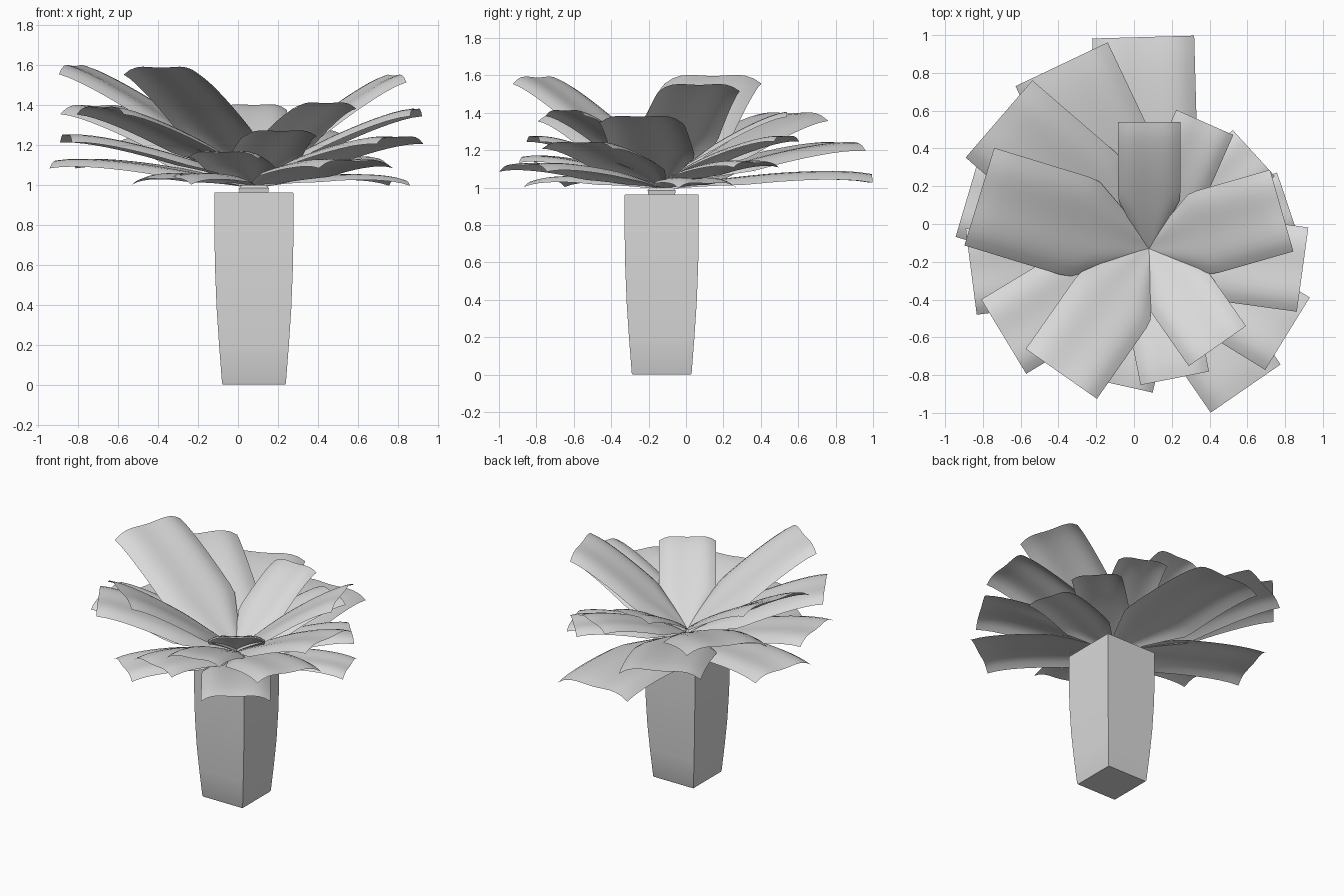
import bpy, bmesh, math
from mathutils import Vector, Matrix

cube = bpy.data.objects.get("Cube")
if cube:
    bpy.data.objects.remove(cube, do_unlink=True)

grey = bpy.data.materials.new("light_grey")
grey.use_nodes = True
COLOUR = (0.7, 0.7, 0.7, 1)
grey.diffuse_color = COLOUR
grey.node_tree.nodes["Principled BSDF"].inputs["Base Color"].default_value = COLOUR

CX, CY = 0.08, -0.13      # axis of the pot


def finish(name, bm, angle):
    mesh = bpy.data.meshes.new(name)
    bm.to_mesh(mesh)
    bm.free()
    mesh.materials.append(grey)
    obj = bpy.data.objects.new(name, mesh)
    bpy.context.collection.objects.link(obj)
    bpy.ops.object.select_all(action='DESELECT')
    obj.select_set(True)
    bpy.context.view_layer.objects.active = obj
    bpy.ops.object.shade_smooth_by_angle(angle=math.radians(angle))
    return obj


def square_column(name, profile):
    """Stack square sections given as (half width, height)."""
    bm = bmesh.new()
    rings = [[bm.verts.new((CX + sx * h, CY + sy * h, z))
              for sx, sy in ((-1, -1), (1, -1), (1, 1), (-1, 1))]
             for h, z in profile]
    for a, b in zip(rings, rings[1:]):
        for i in range(4):
            j = (i + 1) % 4
            bm.faces.new((a[i], a[j], b[j], b[i]))
    bm.faces.new(rings[0][::-1])
    bm.faces.new(rings[-1])
    return finish(name, bm, 30)


def leaf(name, angle, length, width, base_z, tip_z):
    """Long strap leaf: pinched base, parallel sides, double-lobed section."""
    rows, cols = 16, 12
    bm = bmesh.new()
    turn = Matrix.Rotation(math.radians(angle), 4, 'Z')
    grid = []
    for i in range(rows + 1):
        t = i / rows
        w = width * (0.14 + 0.86 * min(1, t / 0.39))
        # Rising arc that bends over slightly at the tip
        z = base_z + (tip_z + 0.015 - base_z) * t + 0.14 * t * (1 - t) - 0.015 * t ** 12
        row = []
        for j in range(cols + 1):
            s = 2 * j / cols - 1
            dip = -0.1 * s ** 4 - 0.025 * (1 - s * s) ** 4
            p = turn @ Vector((length * t, s * w / 2, z + w * dip))
            row.append(bm.verts.new(p + Vector((CX, CY, 0))))
        grid.append(row)
    for a, b in zip(grid, grid[1:]):
        for j in range(cols):
            bm.faces.new((a[j], b[j], b[j + 1], a[j + 1]))
    return finish(name, bm, 60)


# Pot and the short neck the leaves grow from
square_column("pot", [(0.156, 0), (0.16, 0.008), (0.175, 0.2), (0.187, 0.38),
                      (0.195, 0.58), (0.198, 0.75), (0.198, 0.96), (0.196, 0.963)])
square_column("neck", [(0.07, 0.955), (0.075, 0.985), (0.06, 1.0)])

# Five leaves per tier: angle, width, lengths and tip heights from top tier down
LEAVES = [
    (16, 0.45, (0.73, 0.82, 0.86, 0.90), (1.56, 1.39, 1.25, 1.13)),
    (90, 0.33, (0.67, 0.73, 0.75, 0.77), (1.41, 1.28, 1.14, 1.03)),
    (163, 0.54, (0.94, 1.05, 1.08, 1.12), (1.61, 1.41, 1.25, 1.08)),
    (235, 0.46, (0.81, 0.90, 0.95, 1.00), (1.60, 1.40, 1.26, 1.13)),
    (305, 0.37, (0.63, 0.70, 0.74, 0.78), (1.42, 1.28, 1.17, 1.04)),
]
BASE_Z = (1.04, 1.025, 1.01, 0.995)
for n, (angle, width, lengths, tips) in enumerate(LEAVES):
    for tier in range(4):
        leaf(f"leaf_tier{tier + 1}_{n + 1}", angle - 23.8 * tier, lengths[tier],
             width, BASE_Z[tier], tips[tier])
